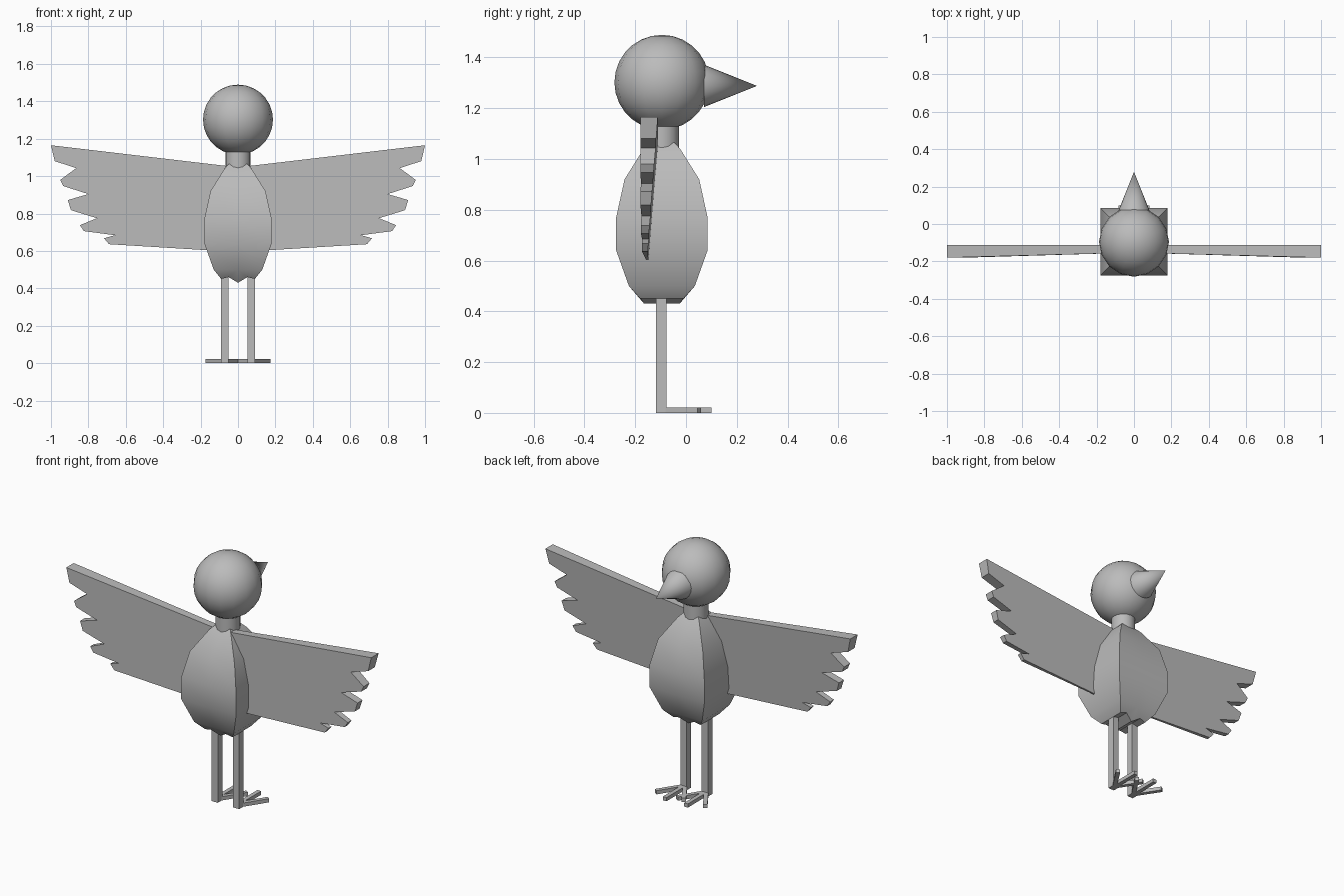
import bpy, bmesh, math
from mathutils import Vector, Matrix

if "Cube" in bpy.data.objects:
    bpy.data.objects.remove(bpy.data.objects["Cube"])

CY = -0.095  # depth of the bird's central axis

grey = bpy.data.materials.new("plain_grey")
grey.diffuse_color = (0.5, 0.5, 0.5, 1)
grey.use_nodes = True
grey.node_tree.nodes["Principled BSDF"].inputs["Base Color"].default_value = grey.diffuse_color


def finish(name, bm, smooth=None):
    bmesh.ops.recalc_face_normals(bm, faces=bm.faces[:])
    me = bpy.data.meshes.new(name)
    bm.to_mesh(me)
    bm.free()
    me.materials.append(grey)
    ob = bpy.data.objects.new(name, me)
    bpy.context.collection.objects.link(ob)
    if smooth:
        bpy.ops.object.select_all(action='DESELECT')
        ob.select_set(True)
        bpy.context.view_layer.objects.active = ob
        bpy.ops.object.shade_smooth_by_angle(angle=math.radians(smooth))
    return ob


def cone(name, r1, r2, depth, matrix, sides):
    bm = bmesh.new()
    bmesh.ops.create_cone(bm, cap_ends=True, segments=sides, radius1=r1,
                          radius2=r2, depth=depth, matrix=matrix)
    return finish(name, bm, 45)


def box(name, size, matrix):
    bm = bmesh.new()
    bmesh.ops.create_cube(bm, size=1, matrix=matrix @ Matrix.Diagonal((*size, 1)))
    return finish(name, bm)


# head, neck, beak
bm = bmesh.new()
bmesh.ops.create_uvsphere(bm, u_segments=16, v_segments=14, radius=0.187,
                          matrix=Matrix.Translation((0, CY, 1.302)))
finish("head", bm, 45)
cone("neck", 0.068, 0.068, 0.13, Matrix.Translation((0, CY, 1.105)), 16)
cone("beak", 0.084, 0, 0.21,
     Matrix.Translation((0, 0.175, 1.288)) @ Matrix.Rotation(-math.pi / 2, 4, 'X'), 20)

# body: square rings (height, half width) with a keeled underside
bm = bmesh.new()
rings = []
for z, h in [(1.07, 0.045), (1.04, 0.072), (0.92, 0.147), (0.77, 0.18),
             (0.64, 0.18), (0.5, 0.13)]:
    rings.append([bm.verts.new((x * h, CY + y * h, z)) for x, y in
                  [(-1, -1), (0, -1), (1, -1), (1, 1), (0, 1), (-1, 1)]])
for a, b in zip(rings, rings[1:]):
    for i in range(6):
        j = (i + 1) % 6
        bm.faces.new((a[i], a[j], b[j], b[i]))
bm.faces.new(rings[0])
keel = [(-0.09, 0.085, 0.45), (-0.05, 0.09, 0.46), (0, 0.07, 0.43),
        (0.05, 0.09, 0.46), (0.09, 0.085, 0.45)]
front = [bm.verts.new((x, CY - d, z)) for x, d, z in keel]
back = [bm.verts.new((x, CY + d, z)) for x, d, z in keel]
low = rings[-1]
for (l, c, r), k in (((low[0], low[1], low[2]), front), ((low[5], low[4], low[3]), back)):
    bm.faces.new((l, c, k[1], k[0]))
    bm.faces.new((c, r, k[4], k[3]))
    bm.faces.new((c, k[3], k[2], k[1]))
for i in range(4):
    bm.faces.new((front[i], front[i + 1], back[i + 1], back[i]))
bm.faces.new((low[0], front[0], back[0], low[5]))
bm.faces.new((low[2], front[4], back[4], low[3]))
finish("body", bm, 45)

# wings: feathered outline, thick at the top edge and thin below
OUTLINE = [(0.05, 1.053), (1.0, 1.165), (0.98, 1.08), (0.865, 1.043), (0.95, 0.98),
           (0.935, 0.947), (0.80, 0.904), (0.91, 0.872), (0.893, 0.818),
           (0.754, 0.775), (0.845, 0.738), (0.824, 0.706), (0.658, 0.684),
           (0.716, 0.668), (0.69, 0.636), (0.05, 0.597)]
for side, label in ((-1, "left"), (1, "right")):
    bm = bmesh.new()
    near, far = [], []
    for x, z in OUTLINE:
        t = (1.047 + 0.118 * x - z) / 0.5
        near.append(bm.verts.new((side * x, -0.153 - 0.027 * min(1, x * 1.1), z)))
        far.append(bm.verts.new((side * x, -0.111 - 0.040 * t, z)))
    bm.faces.new(near)
    bm.faces.new(far)
    for i in range(len(near)):
        j = (i + 1) % len(near)
        bm.faces.new((near[i], near[j], far[j], far[i]))
    finish(label + "_wing", bm)

    # leg and three spread toes
    box(label + "_leg", (0.04, 0.042, 0.47), Matrix.Translation((side * 0.07, -0.097, 0.235)))
    for n, (angle, length) in enumerate(((-33, 0.17), (0, 0.19), (33, 0.17))):
        m = (Matrix.Translation((side * 0.07, -0.09, 0.011))
             @ Matrix.Rotation(math.radians(angle), 4, 'Z')
             @ Matrix.Translation((0, length / 2, 0)))
        box(f"{label}_toe_{n + 1}", (0.024, length, 0.022), m)
